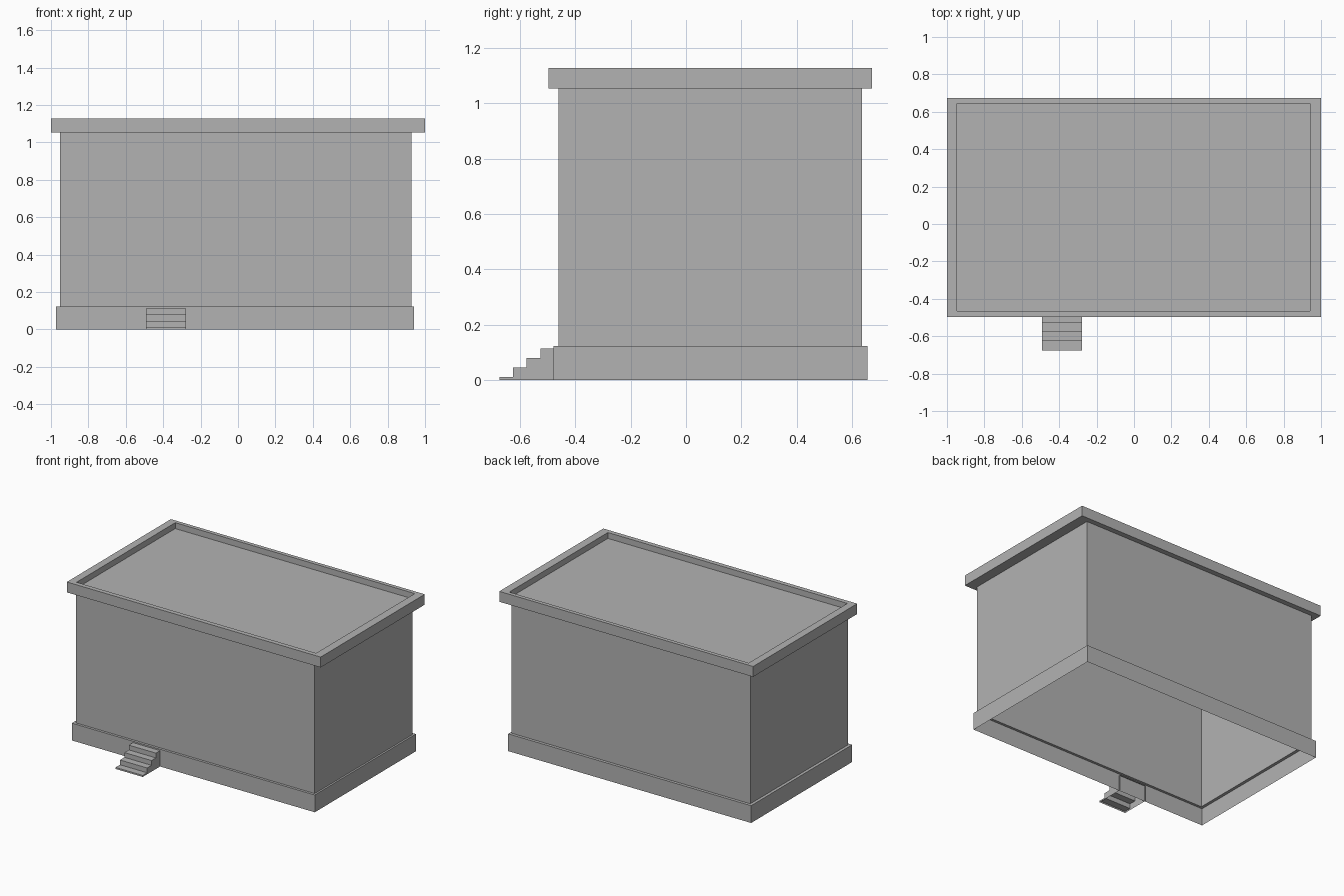
import bpy, bmesh

cube = bpy.data.objects.get("Cube")
if cube:
    bpy.data.objects.remove(cube, do_unlink=True)

grey = bpy.data.materials.new("plain grey")
grey.use_nodes = True
colour = (0.45, 0.45, 0.45, 1)
grey.diffuse_color = colour
grey.node_tree.nodes["Principled BSDF"].inputs["Base Color"].default_value = colour


def finish(name, bm):
    mesh = bpy.data.meshes.new(name)
    bm.to_mesh(mesh)
    bm.free()
    mesh.materials.append(grey)
    obj = bpy.data.objects.new(name, mesh)
    bpy.context.collection.objects.link(obj)
    return obj


def stacked_rings(name, rings, cap=False):
    """Bridge rectangles (footprint, height) in order; optionally close the last."""
    bm = bmesh.new()
    loops = []
    for (x0, x1, y0, y1), z in rings:
        corners = [(x0, y0), (x1, y0), (x1, y1), (x0, y1)]
        loops.append([bm.verts.new((x, y, z)) for x, y in corners])
    for a, b in zip(loops, loops[1:]):
        for i in range(4):
            j = (i + 1) % 4
            bm.faces.new((a[i], a[j], b[j], b[i]))
    if cap:
        bm.faces.new(loops[-1])
    return finish(name, bm)


# Footprints: x min, x max, y min, y max
plinth = (-0.973, 0.941, -0.48, 0.657)
wall = (-0.952, 0.928, -0.462, 0.636)
cornice = (-1, 1, -0.498, 0.673)
recess = (-0.946, 0.941, -0.465, 0.645)
ledge, eaves, top, roof = 0.123, 1.054, 1.128, 1.086

# Open-bottomed plinth with a narrow ledge, plain walls above it
stacked_rings("plinth", [(plinth, 0), (plinth, ledge), (wall, ledge)])
stacked_rings("walls", [(wall, ledge), (wall, eaves)])

# Overhanging cornice around a sunken flat roof
stacked_rings("cornice_and_roof",
              [(wall, eaves), (cornice, eaves), (cornice, top),
               (recess, top), (recess, roof)], cap=True)

# Entrance steps: stepped side profile, open underneath and at the back
left, right = -0.492, -0.278
front, depth, rise, back = -0.675, 0.0495, 0.034, -0.472
profile = [(front, 0)]
for i in range(4):
    z = 0.011 + i * rise
    end = back if i == 3 else front + (i + 1) * depth
    profile += [(front + i * depth, z), (end, z)]

bm = bmesh.new()
sides = [[bm.verts.new((x, y, z)) for y, z in profile] for x in (left, right)]
for i in range(len(profile) - 1):
    bm.faces.new((sides[0][i], sides[1][i], sides[1][i + 1], sides[0][i + 1]))
for x, verts in zip((left, right), sides):
    heel = bm.verts.new((x, back, 0))
    outline = verts + [heel]
    bm.faces.new(outline if x == left else outline[::-1])
bm.normal_update()
finish("entrance_steps", bm)
